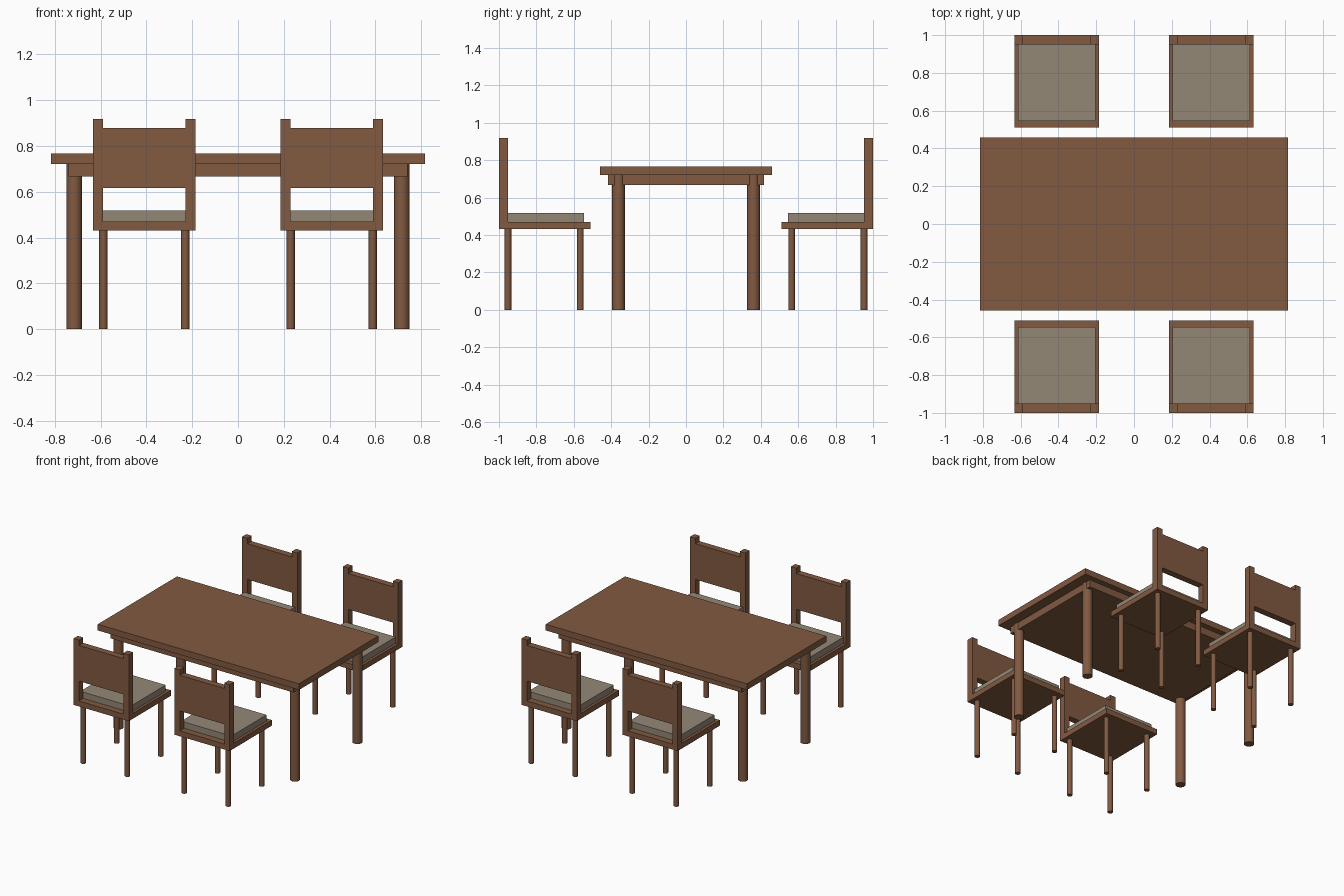
import bpy, math

if "Cube" in bpy.data.objects:
    bpy.data.objects.remove(bpy.data.objects["Cube"])


def material(name, rgb):
    m = bpy.data.materials.new(name)
    m.diffuse_color = (*rgb, 1.0)
    m.use_nodes = True
    m.node_tree.nodes["Principled BSDF"].inputs["Base Color"].default_value = m.diffuse_color
    return m


WOOD = material("brown wood", (0.223, 0.102, 0.053))
FABRIC = material("beige fabric", (0.296, 0.242, 0.181))


def box(name, x, y, z, mat=WOOD):
    """Box from (min, max) ranges on each axis."""
    bpy.ops.mesh.primitive_cube_add(
        size=1, location=[(a + b) / 2 for a, b in (x, y, z)])
    o = bpy.context.object
    o.name = name
    o.scale = [abs(b - a) for a, b in (x, y, z)]
    bpy.ops.object.transform_apply(location=False, rotation=False, scale=True)
    o.data.materials.append(mat)


def leg(name, x, y, r, top):
    bpy.ops.mesh.primitive_cylinder_add(
        vertices=16, radius=r, depth=top, location=(x, y, top / 2))
    o = bpy.context.object
    o.name = name
    o.data.materials.append(WOOD)
    bpy.ops.object.shade_smooth_by_angle(angle=math.radians(30))


# Table: top, solid apron slab, round legs slightly proud of the apron ends
box("table_top", (-0.816, 0.816), (-0.459, 0.459), (0.721, 0.766))
box("table_apron", (-0.741, 0.741), (-0.418, 0.418), (0.667, 0.721))
for sx in (-1, 1):
    for sy in (-1, 1):
        leg("table_leg", sx * 0.715, sy * 0.361, 0.034, 0.721)


def chair(cx, s):
    """Chair centred on cx, on the side s (-1 front, 1 back) of the table."""
    def part(name, x, y, z, mat=WOOD):
        box(name, (cx + x[0], cx + x[1]), (s * y[0], s * y[1]), z, mat)

    part("chair_seat", (-0.224, 0.224), (0.511, 1.0), (0.431, 0.471))
    part("chair_cushion", (-0.204, 0.204), (0.545, 0.951), (0.471, 0.517), FABRIC)
    # Back posts and the panel between them, flush front and rear
    for side in (-1, 1):
        part("chair_back_post", sorted((side * 0.18, side * 0.224)),
             (0.951, 1.0), (0.471, 0.918))
    part("chair_back_panel", (-0.18, 0.18), (0.951, 1.0), (0.616, 0.878))
    for side in (-1, 1):
        for y in (0.565, 0.952):
            leg("chair_leg", cx + side * 0.179, s * y, 0.0182, 0.431)


for cx in (-0.409, 0.409):
    for s in (-1, 1):
        chair(cx, s)
